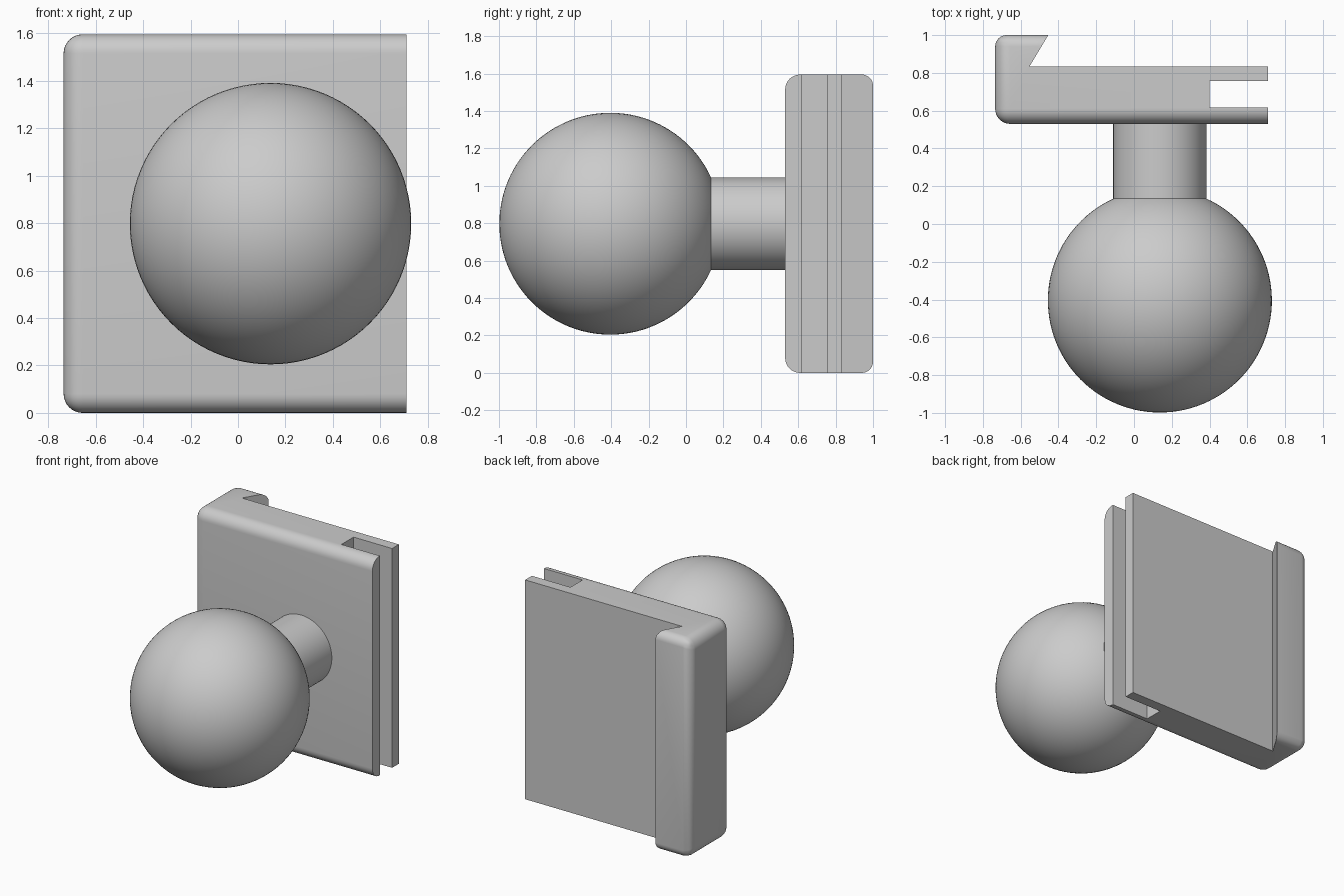
import bpy, bmesh, math

cube = bpy.data.objects.get("Cube")
if cube:
    bpy.data.objects.remove(cube, do_unlink=True)

grey = bpy.data.materials.new("plain grey")
grey.use_nodes = True
colour = (0.6, 0.6, 0.6, 1)
grey.diffuse_color = colour
grey.node_tree.nodes["Principled BSDF"].inputs["Base Color"].default_value = colour

LEFT, RIGHT, FRONT, BACK, HEIGHT = -0.735, 0.71, 0.53, 1.0, 1.595
BALL_X, BALL_Y, BALL_R, NECK_R = 0.137, -0.405, 0.593, 0.247


def select_only(ob):
    bpy.ops.object.select_all(action="DESELECT")
    ob.select_set(True)
    bpy.context.view_layer.objects.active = ob


def prism(name, outline, z0, z1):
    """Upright prism from an outline in plan."""
    bm = bmesh.new()
    face = bm.faces.new([bm.verts.new((x, y, z0)) for x, y in outline])
    top = bmesh.ops.extrude_face_region(bm, geom=[face])["geom"]
    bmesh.ops.translate(bm, vec=(0, 0, z1 - z0),
                        verts=[v for v in top if isinstance(v, bmesh.types.BMVert)])
    bmesh.ops.recalc_face_normals(bm, faces=bm.faces)
    mesh = bpy.data.meshes.new(name)
    bm.to_mesh(mesh)
    bm.free()
    mesh.materials.append(grey)
    ob = bpy.data.objects.new(name, mesh)
    bpy.context.collection.objects.link(ob)
    return ob


def rectangle(x0, x1, y0, y1):
    return [(x0, y0), (x1, y0), (x1, y1), (x0, y1)]


# Mounting plate: a block rounded everywhere but at its open right-hand end
plate = prism("mounting_plate", rectangle(LEFT, RIGHT, FRONT, BACK), 0, HEIGHT)
weights = plate.data.attributes.new("bevel_weight_edge", "FLOAT", "EDGE")
for edge in plate.data.edges:
    a, b = (plate.data.vertices[i].co for i in edge.vertices)
    if min(a.x, b.x) < RIGHT - 0.01:
        on_back = min(a.y, b.y) > BACK - 0.01
        weights.data[edge.index].value = 0.75 if on_back else 1
bevel = plate.modifiers.new("rounded_edges", "BEVEL")
bevel.limit_method = "WEIGHT"
bevel.width = 0.08
bevel.segments = 8
select_only(plate)
bpy.ops.object.modifier_apply(modifier=bevel.name)

# Undercut behind the hooked lip, and the slot in the open end
recess = [(-0.553, 0.835), (RIGHT + 0.2, 0.835), (RIGHT + 0.2, 1.1),
          (-0.394, 1.1)]
slot = rectangle(0.4, RIGHT + 0.2, 0.618, 0.757)
for name, outline in (("recess_cutter", recess), ("slot_cutter", slot)):
    cutter = prism(name, outline, -0.2, HEIGHT + 0.2)
    cutter.hide_render = True
    cut = plate.modifiers.new(name, "BOOLEAN")
    cut.operation = "DIFFERENCE"
    cut.solver = "EXACT"
    cut.object = cutter
    select_only(plate)
    bpy.ops.object.modifier_apply(modifier=name)
    bpy.data.objects.remove(cutter, do_unlink=True)

# Ball and neck: one profile turned about the front-to-back axis
start = math.asin(NECK_R / BALL_R)
steps = 48
profile = [(NECK_R, FRONT + 0.01)]
for i in range(steps + 1):
    t = start + (math.pi - start) * i / steps
    profile.append((BALL_R * math.sin(t), BALL_Y + BALL_R * math.cos(t)))
bm = bmesh.new()
points = [bm.verts.new((BALL_X + r, y, HEIGHT / 2)) for r, y in profile]
edges = [bm.edges.new(pair) for pair in zip(points, points[1:])]
bmesh.ops.spin(bm, geom=points + edges, cent=(BALL_X, 0, HEIGHT / 2),
               axis=(0, 1, 0), angle=math.tau, steps=96)
bmesh.ops.remove_doubles(bm, verts=bm.verts, dist=0.0005)
bmesh.ops.holes_fill(bm, edges=[e for e in bm.edges if e.is_boundary])
bmesh.ops.recalc_face_normals(bm, faces=bm.faces)
mesh = bpy.data.meshes.new("ball_and_neck")
bm.to_mesh(mesh)
bm.free()
mesh.materials.append(grey)
ball = bpy.data.objects.new("ball_and_neck", mesh)
bpy.context.collection.objects.link(ball)

for ob in (plate, ball):
    select_only(ob)
    bpy.ops.object.shade_smooth_by_angle(angle=math.radians(25))
